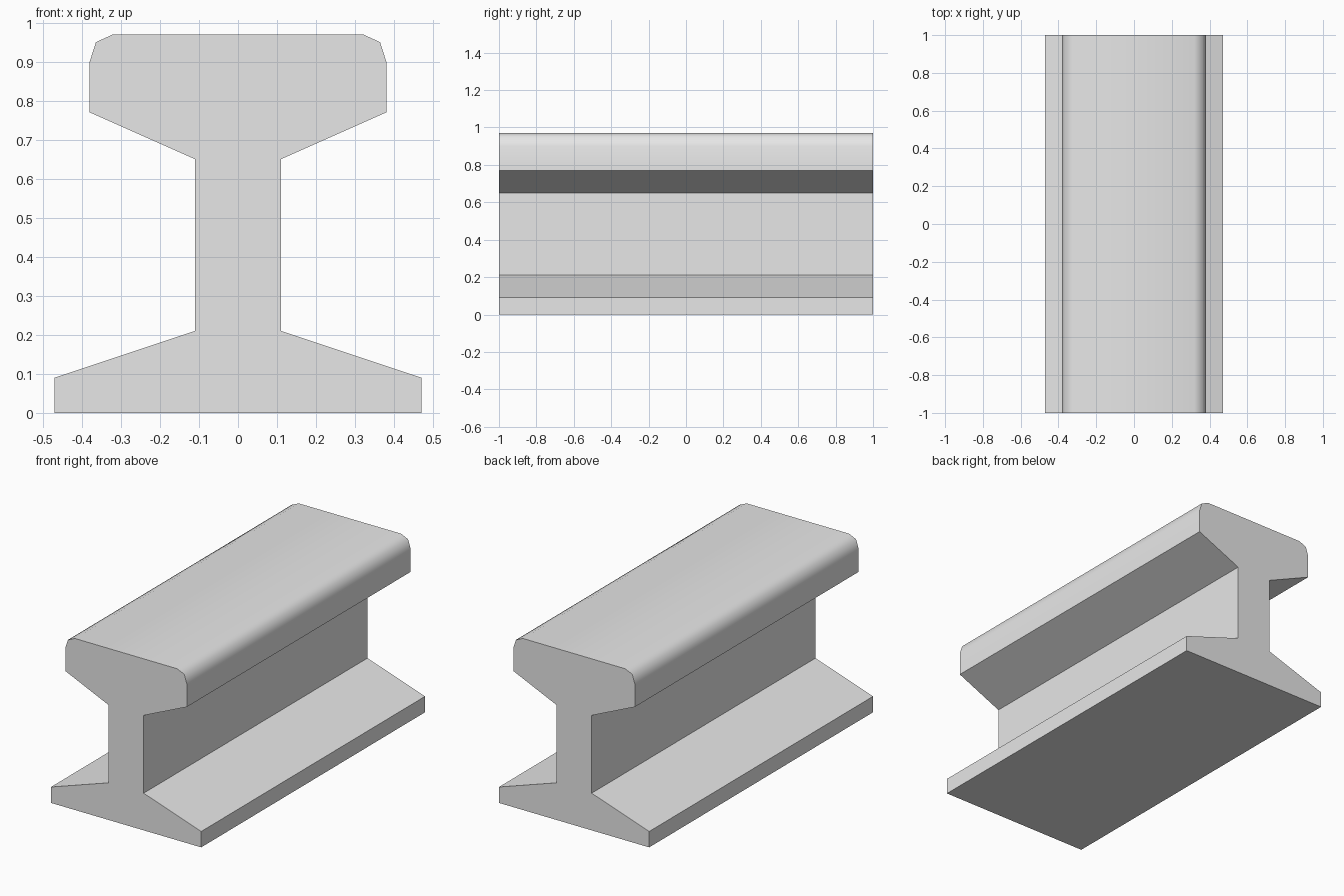
import bpy
import bmesh
import math

cube = bpy.data.objects.get("Cube")
if cube:
    bpy.data.objects.remove(cube, do_unlink=True)

LENGTH = 2.0

# Plain steel
steel = bpy.data.materials.new("grey steel")
steel.use_nodes = True
grey = (0.8, 0.8, 0.8, 1.0)
steel.diffuse_color = grey
steel.node_tree.nodes["Principled BSDF"].inputs["Base Color"].default_value = grey

# Half of the rail section (x, z): foot, web, head with eased corners
half = [(0.47, 0.0), (0.47, 0.09), (0.11, 0.21), (0.11, 0.65),
        (0.38, 0.77), (0.38, 0.90), (0.364, 0.95), (0.32, 0.97)]
section = half + [(-x, z) for x, z in reversed(half)]

# Extrude the section along the track direction
bm = bmesh.new()
front = bm.faces.new([bm.verts.new((x, -LENGTH / 2, z)) for x, z in section])
result = bmesh.ops.extrude_face_region(bm, geom=[front], use_keep_orig=True)
moved = [v for v in result["geom"] if isinstance(v, bmesh.types.BMVert)]
bmesh.ops.translate(bm, verts=moved, vec=(0, LENGTH, 0))
bmesh.ops.recalc_face_normals(bm, faces=bm.faces)

mesh = bpy.data.meshes.new("rail")
bm.to_mesh(mesh)
bm.free()
mesh.materials.append(steel)
rail = bpy.data.objects.new("rail", mesh)
bpy.context.collection.objects.link(rail)

# Smooth only the rounded head corners
bpy.ops.object.select_all(action="DESELECT")
rail.select_set(True)
bpy.context.view_layer.objects.active = rail
bpy.ops.object.shade_smooth_by_angle(angle=math.radians(55))
